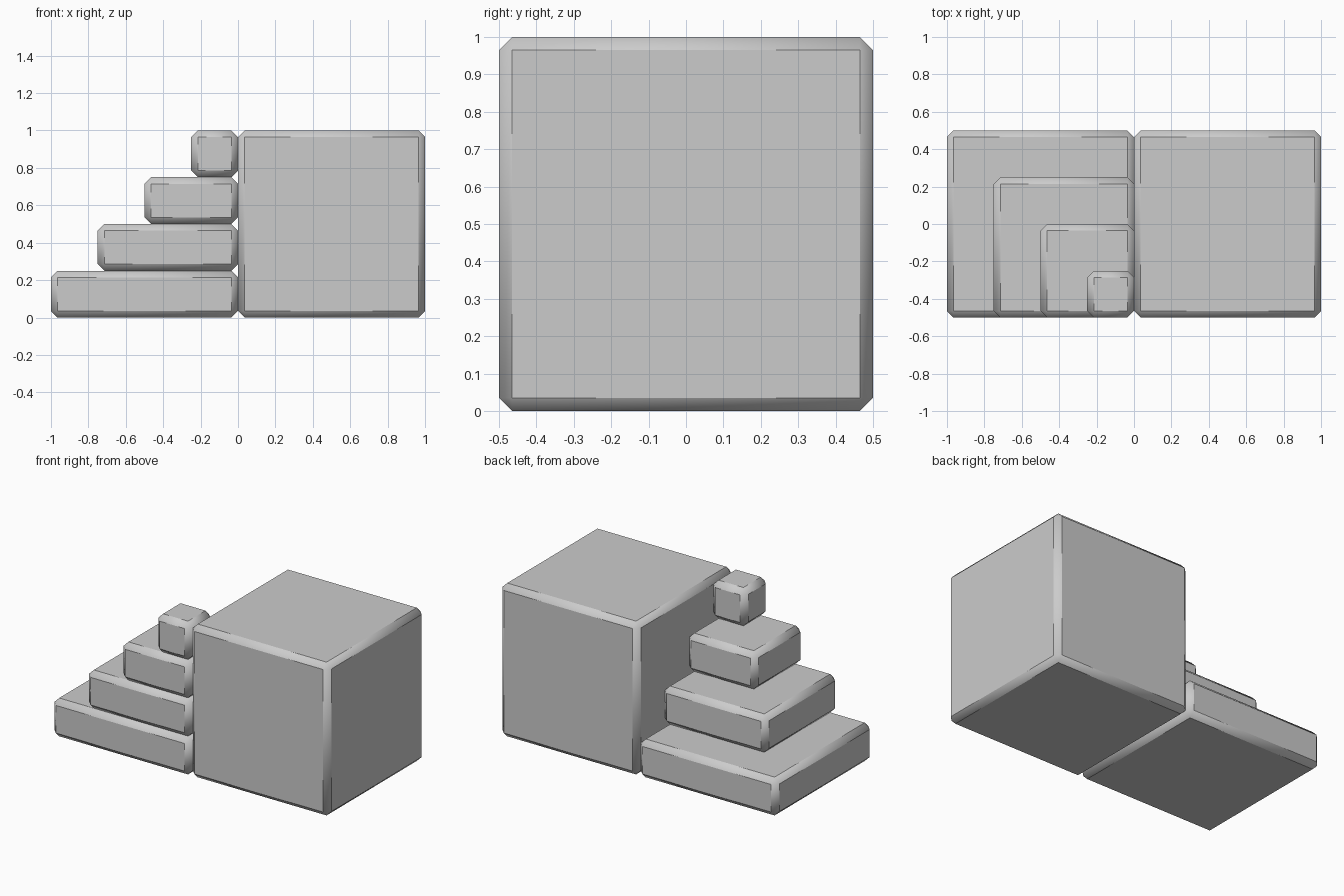
import bpy, bmesh
from math import radians
from mathutils import Matrix, Vector

if "Cube" in bpy.data.objects:
    bpy.data.objects.remove(bpy.data.objects["Cube"])

BEVEL = 0.035


def block(name, lo, hi):
    """Chamfered box between two corners, chamfers shaded as a continuous band."""
    lo, hi = Vector(lo), Vector(hi)
    bm = bmesh.new()
    bmesh.ops.create_cube(bm, size=1.0, matrix=Matrix.LocRotScale(
        (lo + hi) / 2, None, hi - lo))
    bmesh.ops.bevel(bm, geom=bm.edges[:], offset=BEVEL, offset_type='OFFSET',
                    segments=1, affect='EDGES', profile=0.5)
    bm.normal_update()
    for f in bm.faces:
        f.smooth = True
    for e in bm.edges:
        e.smooth = e.calc_face_angle(0) < radians(40)
    mesh = bpy.data.meshes.new(name)
    bm.to_mesh(mesh)
    bm.free()
    ob = bpy.data.objects.new(name, mesh)
    bpy.context.collection.objects.link(ob)
    return ob


# Large cube on the right
block("main_cube", (0, -0.5, 0), (1, 0.5, 1))

# Steps shrinking toward the front inner corner
for i in range(4):
    side = 1 - 0.25 * i
    block(f"step_{i + 1}", (-side, -0.5, 0.25 * i),
          (0, -0.5 + side, 0.25 * (i + 1)))
